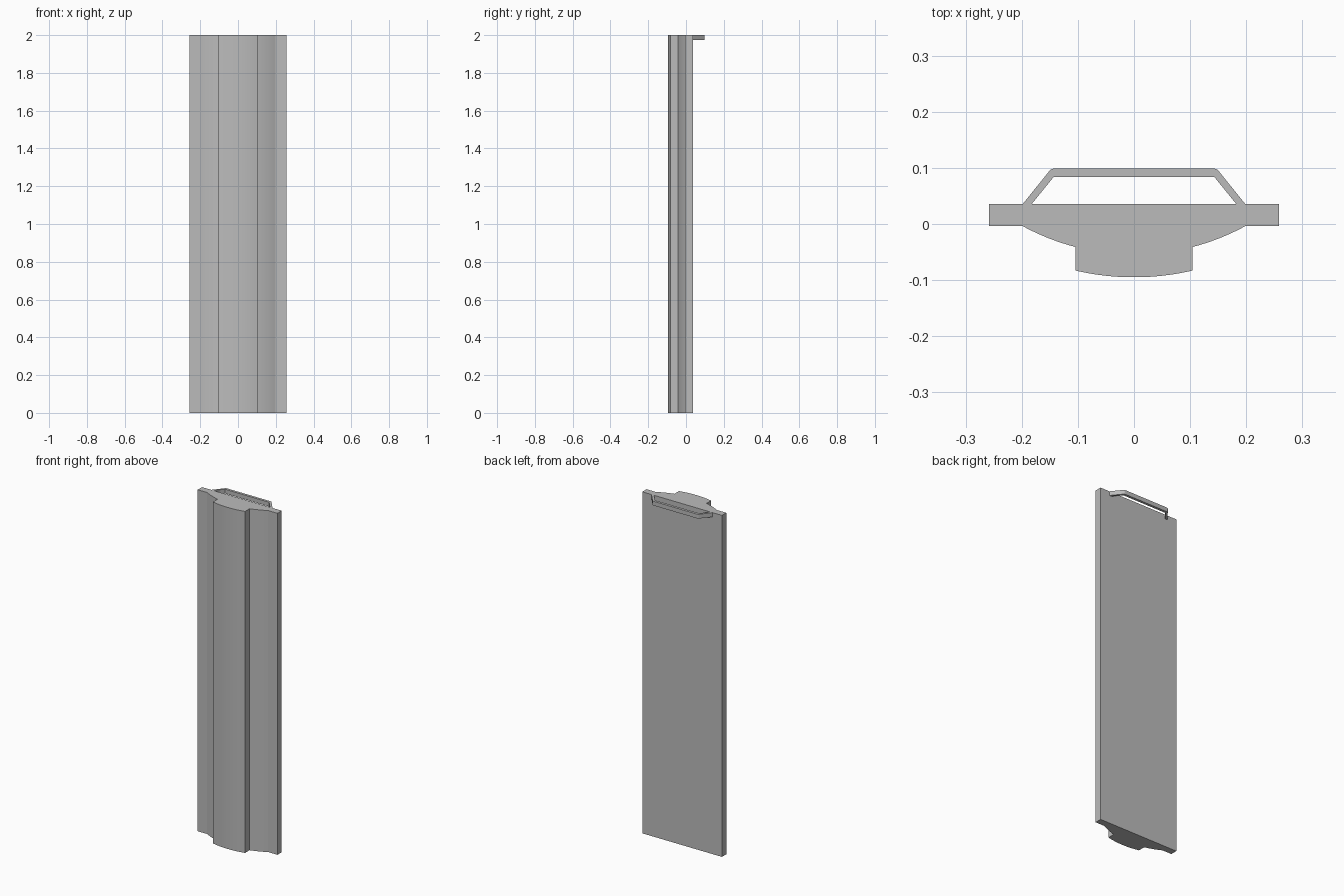
import bpy, bmesh, math

if "Cube" in bpy.data.objects:
    bpy.data.objects.remove(bpy.data.objects["Cube"], do_unlink=True)

HEIGHT = 2.0

grey = bpy.data.materials.new("plain grey")
grey.use_nodes = True
colour = (0.5, 0.5, 0.5, 1)
grey.diffuse_color = colour
grey.node_tree.nodes["Principled BSDF"].inputs["Base Color"].default_value = colour


def arc(start, end, radius, steps):
    """Points on a front-facing arc centred on x = 0."""
    centre = start[1] + math.sqrt(radius ** 2 - start[0] ** 2)
    a, b = (math.asin(p[0] / radius) for p in (start, end))
    angles = [a + (b - a) * i / steps for i in range(steps + 1)]
    return [(radius * math.sin(t), centre - radius * math.cos(t)) for t in angles]


def symmetric(half):
    """Complete a right-hand profile with its mirror image."""
    return half + [(-x, y) for x, y in reversed(half)]


def extrude(name, outline, bottom, top):
    bm = bmesh.new()
    face = bm.faces.new([bm.verts.new((x, y, bottom)) for x, y in outline])
    grown = bmesh.ops.extrude_face_region(bm, geom=[face])
    moved = [g for g in grown["geom"] if isinstance(g, bmesh.types.BMVert)]
    bmesh.ops.translate(bm, verts=moved, vec=(0, 0, top - bottom))
    bmesh.ops.recalc_face_normals(bm, faces=bm.faces)
    mesh = bpy.data.meshes.new(name)
    bm.to_mesh(mesh)
    bm.free()
    mesh.materials.append(grey)
    obj = bpy.data.objects.new(name, mesh)
    bpy.context.collection.objects.link(obj)
    bpy.ops.object.select_all(action="DESELECT")
    obj.select_set(True)
    bpy.context.view_layer.objects.active = obj
    bpy.ops.object.shade_smooth_by_angle(angle=math.radians(18))
    return obj


# Full-height panel: flat back, side flanges, curved shoulders, raised centre rib
rib = arc((0.104, -0.083), (0, -0.095), 0.457, 10)
shoulder = arc((0.198, -0.004), (0.104, -0.041), 0.415, 8)
half = [(0.258, 0.036), (0.258, -0.004)] + shoulder + rib[:-1]
extrude("panel", symmetric(half), 0, HEIGHT)

# Bracket loop behind the top edge, with rounded outer corners
corner = (0.141, 0.086)
radius = 0.013
rounded = []
for i in range(7):
    t = math.radians(40 + 50 * i / 6)
    rounded.append((corner[0] + radius * math.cos(t), corner[1] + radius * math.sin(t)))
outer = [(0.198, 0.036)] + rounded
inner = [(0.182, 0.036), (0.143, 0.084)]
extrude("back_bracket", symmetric(outer) + symmetric(inner)[::-1], HEIGHT - 0.025, HEIGHT)
